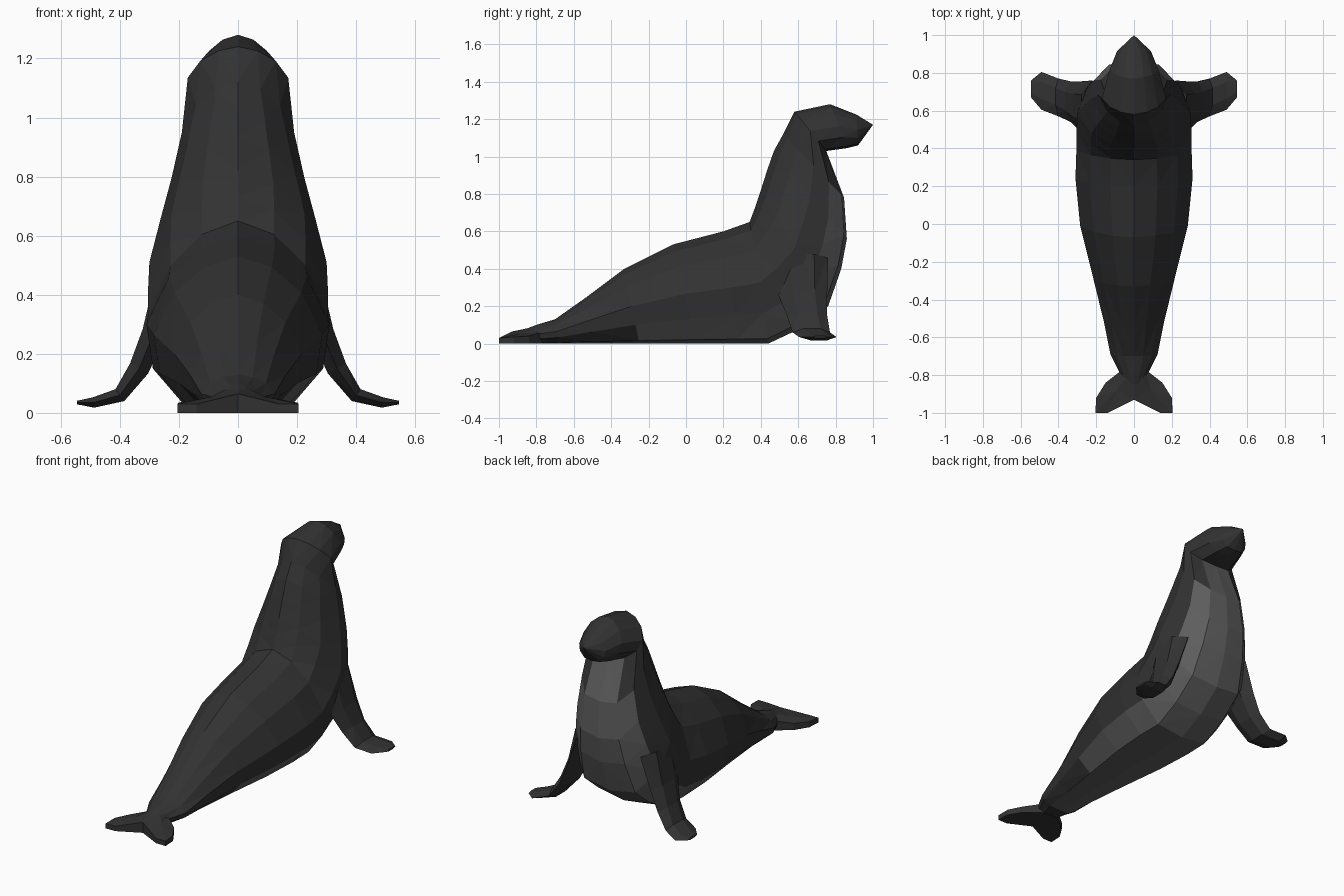
import bpy, bmesh
from mathutils import Vector

if "Cube" in bpy.data.objects:
    bpy.data.objects.remove(bpy.data.objects["Cube"])


def material(name, v):
    m = bpy.data.materials.new(name)
    m.diffuse_color = (v, v, v, 1)
    m.use_nodes = True
    m.node_tree.nodes["Principled BSDF"].inputs["Base Color"].default_value = m.diffuse_color
    return m


dark = material("dark_fur", 0.032)
pale = material("belly_fur", 0.11)


def finish(name, bm, mirror=False):
    bmesh.ops.triangulate(bm, faces=[f for f in bm.faces if len(f.verts) > 3])
    bmesh.ops.recalc_face_normals(bm, faces=bm.faces)
    me = bpy.data.meshes.new(name)
    bm.to_mesh(me)
    bm.free()
    me.materials.append(dark)
    me.materials.append(pale)
    ob = bpy.data.objects.new(name, me)
    bpy.context.collection.objects.link(ob)
    if mirror:
        ob.modifiers.new("Mirror", 'MIRROR').use_mirror_merge = False
    return ob


def loft(bm, rings, is_pale=lambda i, j: False):
    """Skin closed rings of points and cap both ends."""
    vs = [[bm.verts.new(p) for p in r] for r in rings]
    n = len(vs[0])
    for i in range(len(vs) - 1):
        for j in range(n):
            k = (j + 1) % n
            f = bm.faces.new((vs[i][j], vs[i][k], vs[i + 1][k], vs[i + 1][j]))
            f.material_index = int(is_pale(i, j))
    bm.faces.new(vs[0])
    return vs[-1]


# Body, neck and head: back point (y, z), belly point (y, z), half width
SECTIONS = [
    (-.92, .055, -.92, .005, .04), (-.80, .10, -.80, .0, .07),
    (-.70, .13, -.68, .0, .125), (-.53, .25, -.50, .0, .16),
    (-.33, .40, -.25, .0, .215), (-.07, .53, .05, .0, .285),
    (.20, .60, .28, .0, .31), (.34, .65, .44, .0, .305),
    (.37, .73, .61, .08, .305), (.40, .82, .76, .20, .30),
    (.435, .93, .83, .40, .26), (.47, 1.03, .86, .56, .225),
    (.52, 1.12, .845, .78, .19), (.58, 1.24, .75, 1.03, .17),
    (.77, 1.28, .86, 1.045, .13), (.91, 1.225, .92, 1.06, .09),
]
# Half cross-section: fraction of half width, fraction of height
HALF = [(0, 0), (.58, .04), (.93, .25), (1, .5), (.75, .77), (.4, .93), (0, 1)]
PROFILE = HALF + [(-x, t) for x, t in HALF[-2:0:-1]]

rings = []
for ty, tz, by, bz, w in SECTIONS:
    top, bot = Vector((0, ty, tz)), Vector((0, by, bz))
    rings.append([bot.lerp(top, t) + Vector((x * w, 0, 0)) for x, t in PROFILE])


def belly(i, j):
    side = min(j, len(PROFILE) - 1 - j)
    return 2 <= i <= 12 and side < (2 if 4 <= i <= 11 else 1)


bm = bmesh.new()
last = loft(bm, rings, belly)
nose = bm.verts.new((0, 1.0, 1.17))
for a, b in zip(last, last[1:] + last[:1]):
    bm.faces.new((a, b, nose))
finish("body", bm)

# Front flippers: x, z, rear y, front y, thickness
FLIPPER = [
    (.22, .46, .46, .76, .12), (.285, .27, .49, .755, .08),
    (.335, .15, .54, .755, .07), (.40, .06, .57, .77, .05),
    (.49, .035, .605, .805, .035), (.545, .035, .67, .76, .012),
]
rings = []
for i, (x, z, y0, y1, th) in enumerate(FLIPPER):
    a, b = FLIPPER[max(i - 1, 0)], FLIPPER[min(i + 1, len(FLIPPER) - 1)]
    n = Vector((a[1] - b[1], 0, b[0] - a[0])).normalized() * th / 2
    c = Vector((x, 0, z))
    m0, m1 = y0 * .7 + y1 * .3, y0 * .25 + y1 * .75
    rings.append([c + Vector((0, y, 0)) + n * s for y, s in
                  ((y0, 0), (m0, 1), (m1, 1), (y1, 0), (m1, -1), (m0, -1))])
bm = bmesh.new()
end = loft(bm, rings)
bm.faces.new(end)
finish("front_flippers", bm, True)

# Tail flukes: outline x, y with upper surface height
FLUKE = [(0, -.76, .10), (.06, -.77, .06), (.15, -.84, .04), (.20, -.92, .035),
         (.205, -1.0, .03), (.14, -1.0, .03), (0, -.93, .065)]
bm = bmesh.new()
upper = [bm.verts.new(p) for p in FLUKE]
lower = [bm.verts.new((x, y, 0)) for x, y, z in FLUKE]
hub = bm.verts.new((.09, -.88, .055))
bm.faces.new(lower)
for i in range(len(FLUKE)):
    k = (i + 1) % len(FLUKE)
    bm.faces.new((upper[i], upper[k], hub))
    if k:
        bm.faces.new((lower[i], lower[k], upper[k], upper[i]))
finish("tail_flukes", bm, True)
